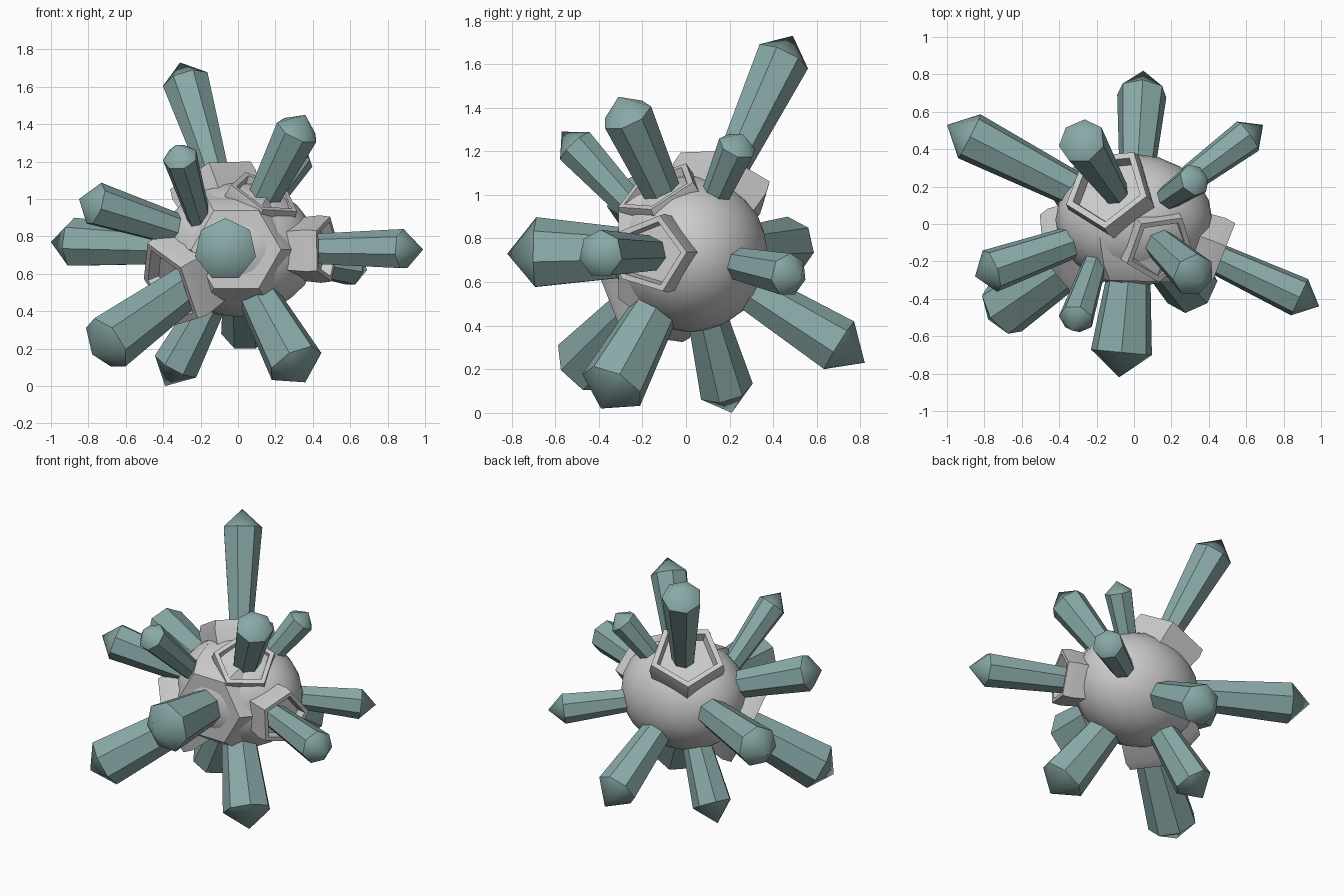
import bpy, bmesh, math
from mathutils import Vector

if "Cube" in bpy.data.objects:
    bpy.data.objects.remove(bpy.data.objects["Cube"])

C = Vector((0.0, 0.02, 0.73))
teal = bpy.data.materials.new("teal_crystal")
teal.diffuse_color = (0.25, 0.4, 0.39, 1)
teal.use_nodes = True
teal.node_tree.nodes["Principled BSDF"].inputs["Base Color"].default_value = teal.diffuse_color


def loft(name, origin, axis, ref, sides, rings, angle, mat=None):
    """Rings of (distance along axis, radius); radius 0 closes to a point."""
    a = axis.normalized()
    u = (ref - a * ref.dot(a)).normalized()
    v = a.cross(u)
    bm = bmesh.new()
    loops = []
    for d, r in rings:
        c = origin + a * d
        if r == 0:
            loops.append([bm.verts.new(c)] * sides)
            continue
        loops.append([bm.verts.new(c + r * (u * math.cos(t) + v * math.sin(t)))
                      for t in (2 * math.pi * i / sides for i in range(sides))])
    for p, q in zip(loops, loops[1:]):
        for i in range(sides):
            j = (i + 1) % sides
            if q[0] is q[1]:
                bm.faces.new((p[i], p[j], q[0]))
            else:
                bm.faces.new((p[i], p[j], q[j], q[i]))
    bm.faces.new(loops[0][::-1])
    if loops[-1][0] is not loops[-1][1]:
        bm.faces.new(loops[-1])
    me = bpy.data.meshes.new(name)
    bm.to_mesh(me)
    bm.free()
    ob = bpy.data.objects.new(name, me)
    bpy.context.collection.objects.link(ob)
    if mat:
        me.materials.append(mat)
    smooth(ob, angle)
    return ob


def smooth(ob, angle):
    bpy.ops.object.select_all(action='DESELECT')
    ob.select_set(True)
    bpy.context.view_layer.objects.active = ob
    bpy.ops.object.shade_smooth_by_angle(angle=math.radians(angle))


# Rounded rock core
bpy.ops.mesh.primitive_ico_sphere_add(subdivisions=3, radius=1, location=C)
core = bpy.context.object
core.name = "rock_core"
core.scale = (0.42, 0.355, 0.36)
smooth(core, 40)

# Crystals: tip, shoulder radius, tip length / radius, optional axis start
crystals = [
    ((-0.31, 0.49, 1.73), 0.128, 0.9, None),
    ((0.36, -0.31, 1.45), 0.12, 0.85, None),
    ((-0.33, -0.57, 1.29), 0.095, 1.0, (-0.15, -0.03, 0.71)),
    ((-0.85, -0.28, 1.0), 0.12, 0.8, None),
    ((-1.0, 0.53, 0.77), 0.135, 1.0, None),
    ((0.99, -0.44, 0.73), 0.11, 1.05, None),
    ((-0.08, -0.82, 0.73), 0.168, 0.8, None),
    ((-0.78, -0.51, 0.17), 0.158, 0.7, None),
    ((0.36, -0.39, 0.02), 0.155, 0.8, (-0.03, 0.0, 0.73)),
    ((-0.39, 0.21, 0.0), 0.128, 1.0, None),
    ((0.05, 0.82, 0.23), 0.135, 1.05, None),
    ((0.69, 0.53, 0.62), 0.1, 1.0, None),
    ((0.36, 0.26, 1.28), 0.09, 0.8, None),
]
for i, (tip, r, k, start) in enumerate(crystals):
    o = Vector(start) if start else C
    ax = Vector(tip) - o
    L = ax.length
    ref = Vector((0, 0, 1)) if abs(ax.normalized().z) < 0.8 else Vector((0, 1, 0))
    loft(f"crystal_{i + 1}", o, ax, ref, 7,
         [(0.25, r * (0.5 if i == 0 else 0.68)), (L - k * r, r), (L, 0)], 40, teal)

# Raised rock collars with sunken floors: direction, corner direction, top distance, radius
collars = [
    ("top", (-0.33, 0.4, 0.84), (0.1, -1, 0), 0.43, 0.25),
    ("right", (0.92, -0.36, 0.0), (0, 0.3, 1), 0.51, 0.19),
    ("lower_left", (-0.78, -0.4, -0.42), (1, 0, -0.1), 0.46, 0.27),
    ("upper_right", (0.34, -0.36, 0.72), (-1, -0.3, 0), 0.365, 0.21),
]
for n, d, ref, h, r in collars:
    loft("collar_" + n, C, Vector(d), Vector(ref), 5,
         [(0.2, r * 0.85), (h - 0.06, r), (h, r * 0.96), (h, r * 0.8), (h - 0.06, r * 0.74)], 25)

# Flat chamfered plate behind the front crystal
loft("front_plate", C, Vector((-0.03, -1, 0.0)), Vector((-1, 0, 0)), 6,
     [(0.1, 0.36), (0.24, 0.31), (0.325, 0.24)], 25)
